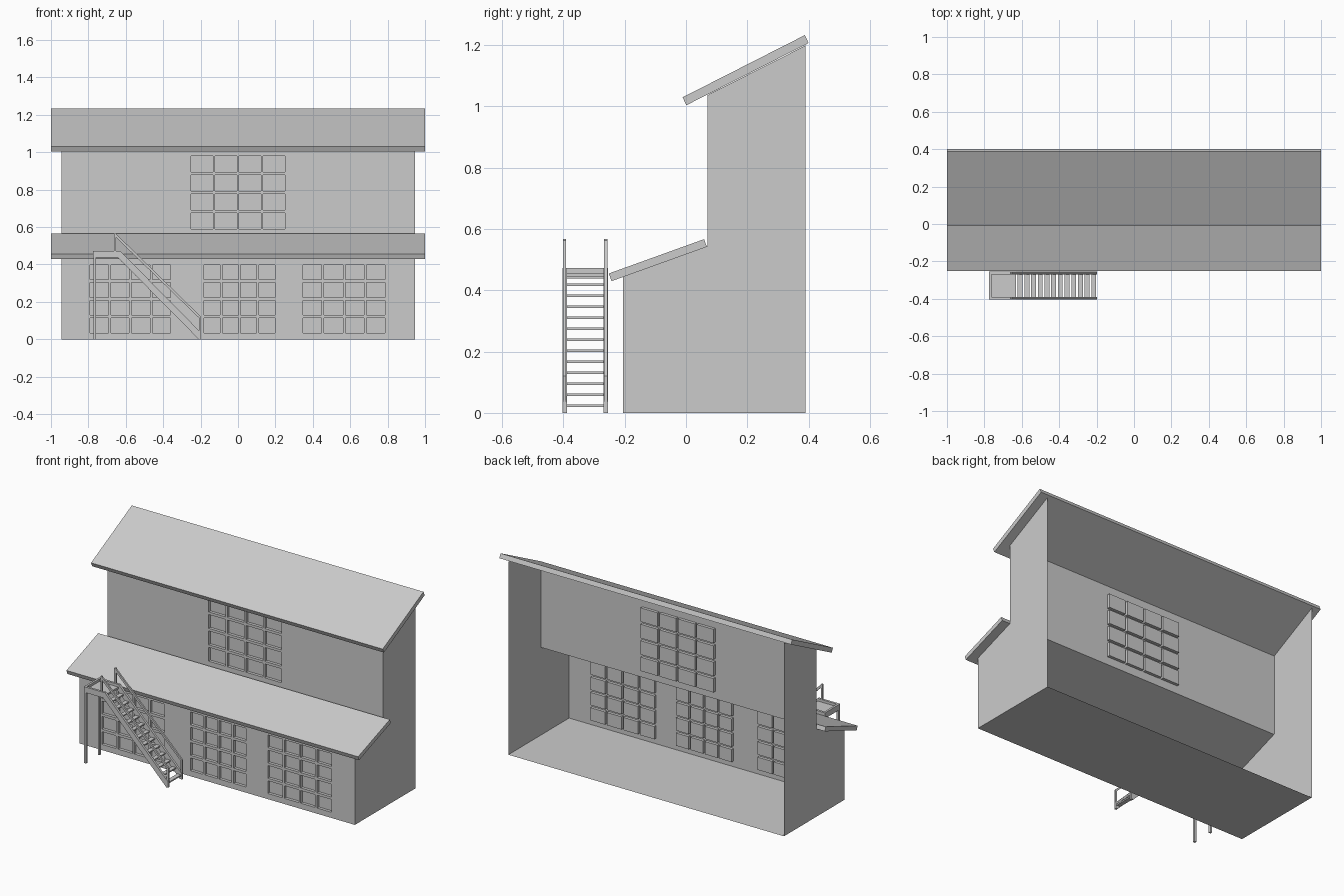
import bpy, bmesh, math
from mathutils import Vector

if "Cube" in bpy.data.objects:
    bpy.data.objects.remove(bpy.data.objects["Cube"])

W = 0.945  # half width of the house


def add(name, verts, faces):
    me = bpy.data.meshes.new(name)
    me.from_pydata(verts, [], faces)
    bm = bmesh.new()
    bm.from_mesh(me)
    bmesh.ops.remove_doubles(bm, verts=bm.verts, dist=1e-5)
    bmesh.ops.recalc_face_normals(bm, faces=bm.faces)
    bm.to_mesh(me)
    bm.free()
    ob = bpy.data.objects.new(name, me)
    bpy.context.collection.objects.link(ob)
    return ob


def prism(name, profile, axis, a, b):
    """Extrude a profile along x (profile = y,z) or along y (profile = x,z)."""
    n = len(profile)
    place = (lambda p, t: (t, p[0], p[1])) if axis == 'x' else (lambda p, t: (p[0], t, p[1]))
    verts = [place(p, t) for t in (a, b) for p in profile]
    faces = [list(range(n)), list(range(n, 2 * n))[::-1]]
    faces += [[i, (i + 1) % n, n + (i + 1) % n, n + i] for i in range(n)]
    return add(name, verts, faces)


def box(name, x0, x1, y0, y1, z0, z1):
    return prism(name, [(y0, z0), (y1, z0), (y1, z1), (y0, z1)], 'x', x0, x1)


def spans(a, b, n, gap):
    w = (b - a - gap * (n - 1)) / n
    return [(a + i * (w + gap), a + i * (w + gap) + w) for i in range(n)]


def window_wall(name, y, z0, z1, windows, wz0, wz1, depth=0.018):
    """Thin wall whose window panes are pushed inwards."""
    cols = [s for a, b in windows for s in spans(a, b, 4, 0.013)]
    rows = spans(wz0, wz1, 4, 0.016)
    xs = sorted([-W, W] + [v for s in cols for v in s])
    zs = sorted([z0, z1] + [v for s in rows for v in s])
    verts, faces = [], []

    def quad(*pts):
        faces.append(list(range(len(verts), len(verts) + 4)))
        verts.extend(pts)

    for i in range(len(xs) - 1):
        for j in range(len(zs) - 1):
            c = [(xs[i], zs[j]), (xs[i + 1], zs[j]), (xs[i + 1], zs[j + 1]), (xs[i], zs[j + 1])]
            pane = i % 2 == 1 and j % 2 == 1
            d = depth if pane else 0
            quad(*[(x, y + d, z) for x, z in c])
            if pane:
                for k in range(4):
                    p, q = c[k], c[(k + 1) % 4]
                    quad((p[0], y, p[1]), (q[0], y, q[1]), (q[0], y + d, q[1]), (p[0], y + d, p[1]))
    return add(name, verts, faces)


# House shell: open at the back
window_wall("lower_front_wall", -0.205, 0, 0.445,
            [(-0.79, -0.36), (-0.182, 0.198), (0.348, 0.786)], 0.035, 0.398)
window_wall("upper_front_wall", 0.07, 0.543, 1.037, [(-0.25, 0.25)], 0.59, 0.981)
side = [(-0.205, 0), (0.39, 0), (0.39, 1.199), (0.07, 1.037), (0.07, 0.543), (-0.205, 0.445)]
for label, x in (("left", -W), ("right", W)):
    add(label + "_side_wall", [(x, y, z) for y, z in side], [range(6)])
add("floor", [(-W, -0.205, 0), (W, -0.205, 0), (W, 0.39, 0), (-W, 0.39, 0)], [range(4)])

# Sloping roof slabs
prism("upper_roof", [(0.001, 1.004), (0.4, 1.207), (0.388, 1.233), (-0.011, 1.03)], 'x', -1, 1)
prism("lower_roof", [(-0.243, 0.43), (0.068, 0.542), (0.059, 0.567), (-0.252, 0.455)], 'x', -1, 1)

# Staircase sides: stringer, handrail, posts and platform leg
for label, y0 in (("front", -0.403), ("rear", -0.269)):
    y1 = y0 + 0.014
    prism(label + "_stringer", [(-0.775, 0.473), (-0.63, 0.473), (-0.197, 0.035), (-0.197, 0),
                                (-0.21, 0), (-0.643, 0.438), (-0.775, 0.438)], 'y', y0, y1)
    prism(label + "_handrail", [(-0.661, 0.567), (-0.655, 0.567), (-0.197, 0.12),
                                (-0.197, 0.103), (-0.661, 0.553)], 'y', y0 + 0.002, y1 - 0.002)
    box(label + "_top_post", -0.662, -0.651, y0 + 0.002, y1 - 0.002, 0.46, 0.567)
    box(label + "_bottom_post", -0.208, -0.197, y0 + 0.002, y1 - 0.002, 0.02, 0.12)
    box(label + "_platform_leg", -0.773, -0.76, y0, y1, 0, 0.44)

# Platform deck and end beam
box("platform_deck", -0.775, -0.632, -0.39, -0.268, 0.445, 0.457)
box("platform_end_beam", -0.775, -0.762, -0.39, -0.268, 0.438, 0.473)

# Treads
for i in range(12):
    x, z = -0.215 - i * 0.0358, 0.024 + i * 0.0358
    box("tread_%d" % (i + 1), x - 0.013, x + 0.013, -0.391, -0.267, z - 0.004, z + 0.004)
